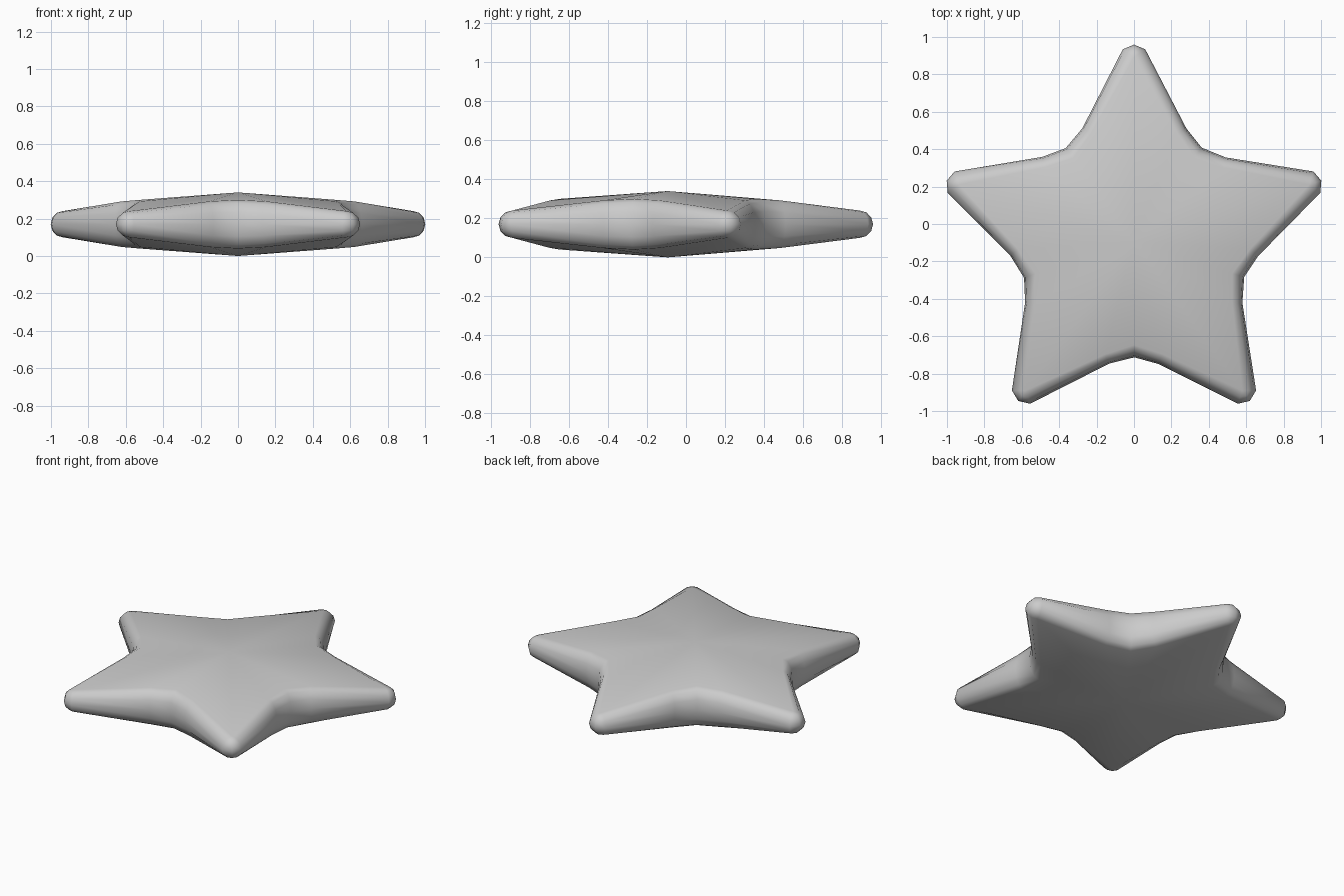
import bpy, bmesh
from math import sin, cos, radians
from mathutils import Vector

if "Cube" in bpy.data.objects:
    bpy.data.objects.remove(bpy.data.objects["Cube"])

CY, CZ = -0.094, 0.17

# One arm of the star: (outer rim point, inner top point, half height)
arm = [
    ((-0.06, 1.028), (0.0, 0.985), 0.07),
    ((0.0, 1.053), (0.0, 0.985), 0.07),
    ((0.06, 1.028), (0.0, 0.985), 0.07),
    ((0.28, 0.605), (0.23, 0.577), 0.122),
    ((0.362, 0.502), (0.325, 0.447), 0.13),
    ((0.49, 0.45), (0.478, 0.397), 0.122),
]

# Repeat the arm five times round the centre
outline = []
for k in range(5):
    a = radians(-72 * k)
    def turn(p):
        return Vector((p[0] * cos(a) - p[1] * sin(a), p[0] * sin(a) + p[1] * cos(a)))
    outline += [(turn(p), turn(q), h) for p, q, h in arm]

bm = bmesh.new()

# Rounded rim swept from the lower face to the upper face
rings = []
for t in (-90, -60, -30, 0, 30, 60, 90):
    c, s = cos(radians(t)), sin(radians(t))
    ring = []
    for p, q, h in outline:
        v = q + (p - q) * c
        ring.append(bm.verts.new((v.x, v.y + CY, CZ + h * s)))
    rings.append(ring)
n = len(outline)
for lo, hi in zip(rings, rings[1:]):
    for i in range(n):
        j = (i + 1) % n
        bm.faces.new((lo[i], lo[j], hi[j], hi[i]))

# Domed top and bottom
for ring, z in ((rings[0], 0.0), (rings[-1], 2 * CZ)):
    apex = bm.verts.new((0, CY, z))
    for i in range(n):
        bm.faces.new((ring[i], ring[(i + 1) % n], apex))

bmesh.ops.remove_doubles(bm, verts=bm.verts, dist=0.0005)
bmesh.ops.recalc_face_normals(bm, faces=bm.faces)
for f in bm.faces:
    f.smooth = True

mesh = bpy.data.meshes.new("star")
bm.to_mesh(mesh)
bm.free()
star = bpy.data.objects.new("star", mesh)
bpy.context.collection.objects.link(star)
